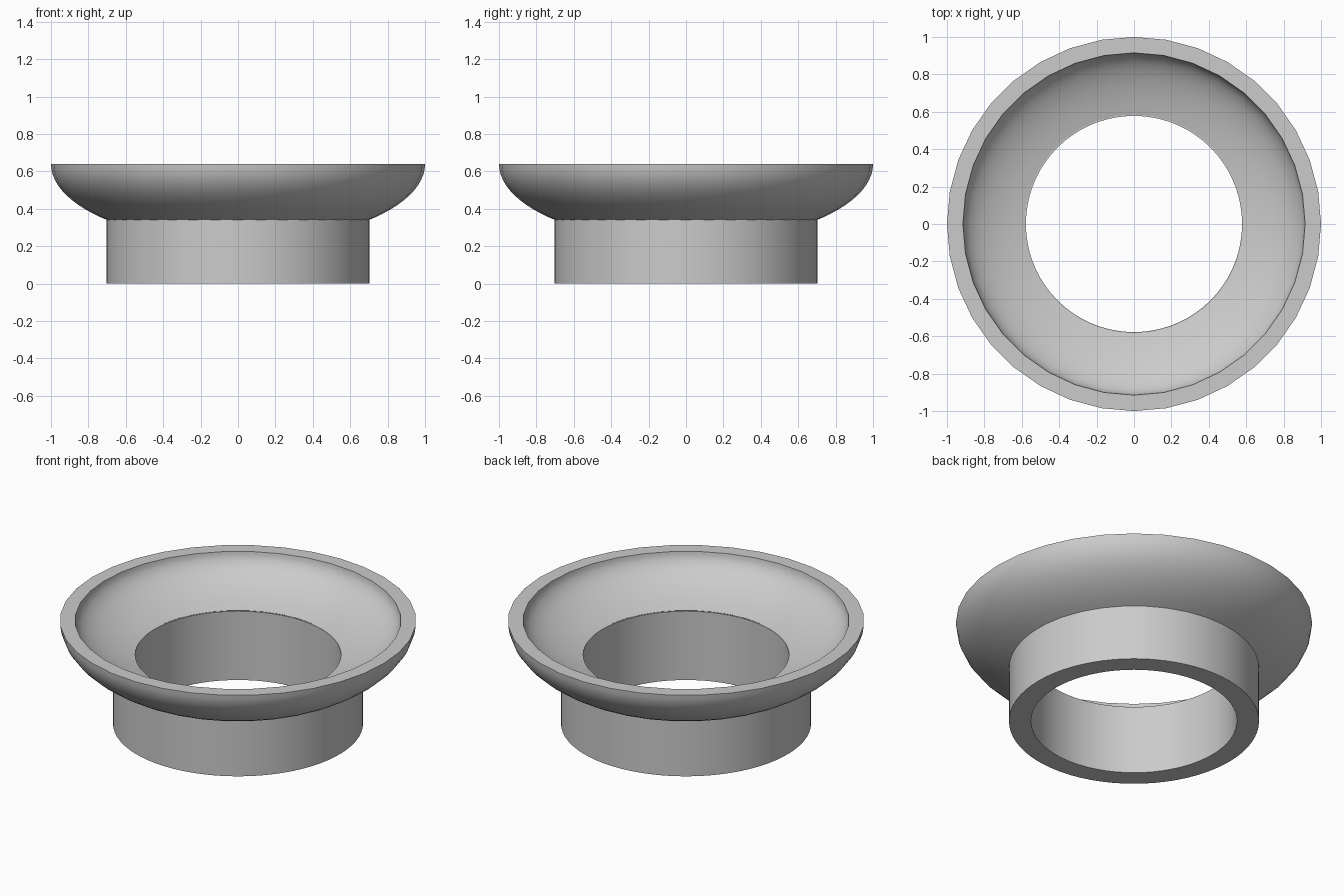
import bpy
import bmesh
from math import sqrt, sin, cos, asin, pi, radians

cube = bpy.data.objects.get("Cube")
if cube:
    bpy.data.objects.remove(cube, do_unlink=True)

grey = bpy.data.materials.new("plain grey")
grey.use_nodes = True
grey.diffuse_color = (0.6, 0.6, 0.6, 1)
grey.node_tree.nodes["Principled BSDF"].inputs["Base Color"].default_value = (0.6, 0.6, 0.6, 1)

RIM_Z = 0.64
HOLE = 0.578
COLLAR = 0.702


def lathe(name, profile, sides):
    """Revolve a closed (radius, height) profile around z."""
    bm = bmesh.new()
    rings = []
    for i in range(sides):
        a = 2 * pi * i / sides
        rings.append([bm.verts.new((r * cos(a), r * sin(a), z)) for r, z in profile])
    n = len(profile)
    for i in range(sides):
        here, there = rings[i], rings[(i + 1) % sides]
        for j in range(n):
            k = (j + 1) % n
            bm.faces.new((here[j], there[j], there[k], here[k]))
    bmesh.ops.recalc_face_normals(bm, faces=bm.faces)
    mesh = bpy.data.meshes.new(name)
    bm.to_mesh(mesh)
    bm.free()
    mesh.materials.append(grey)
    obj = bpy.data.objects.new(name, mesh)
    bpy.context.collection.objects.link(obj)
    bpy.ops.object.select_all(action="DESELECT")
    obj.select_set(True)
    bpy.context.view_layer.objects.active = obj
    bpy.ops.object.shade_smooth_by_angle(angle=radians(30))
    return obj


def bowl_arc(radius, depth, start, steps=12):
    """Elliptical bowl wall from a starting radius up to the rim."""
    a0 = asin(start / radius)
    angles = [a0 + (pi / 2 - a0) * i / steps for i in range(steps + 1)]
    return [(radius * sin(a), RIM_Z - depth * cos(a)) for a in angles]


# Flared bowl with a flat rim
outer = bowl_arc(1.0, 0.42, COLLAR - 0.015)
inner = bowl_arc(0.915, 0.276, HOLE + 0.007)
lathe("bowl", outer + inner[::-1], 36)

# Tubular collar, its top tucked under the bowl's inner surface
edge_z = RIM_Z - 0.276 * sqrt(1 - (HOLE / 0.915) ** 2)
lathe("collar", [(HOLE, 0), (COLLAR, 0), (COLLAR, 0.36),
                 (HOLE + 0.03, edge_z - 0.004), (HOLE, edge_z)], 72)
